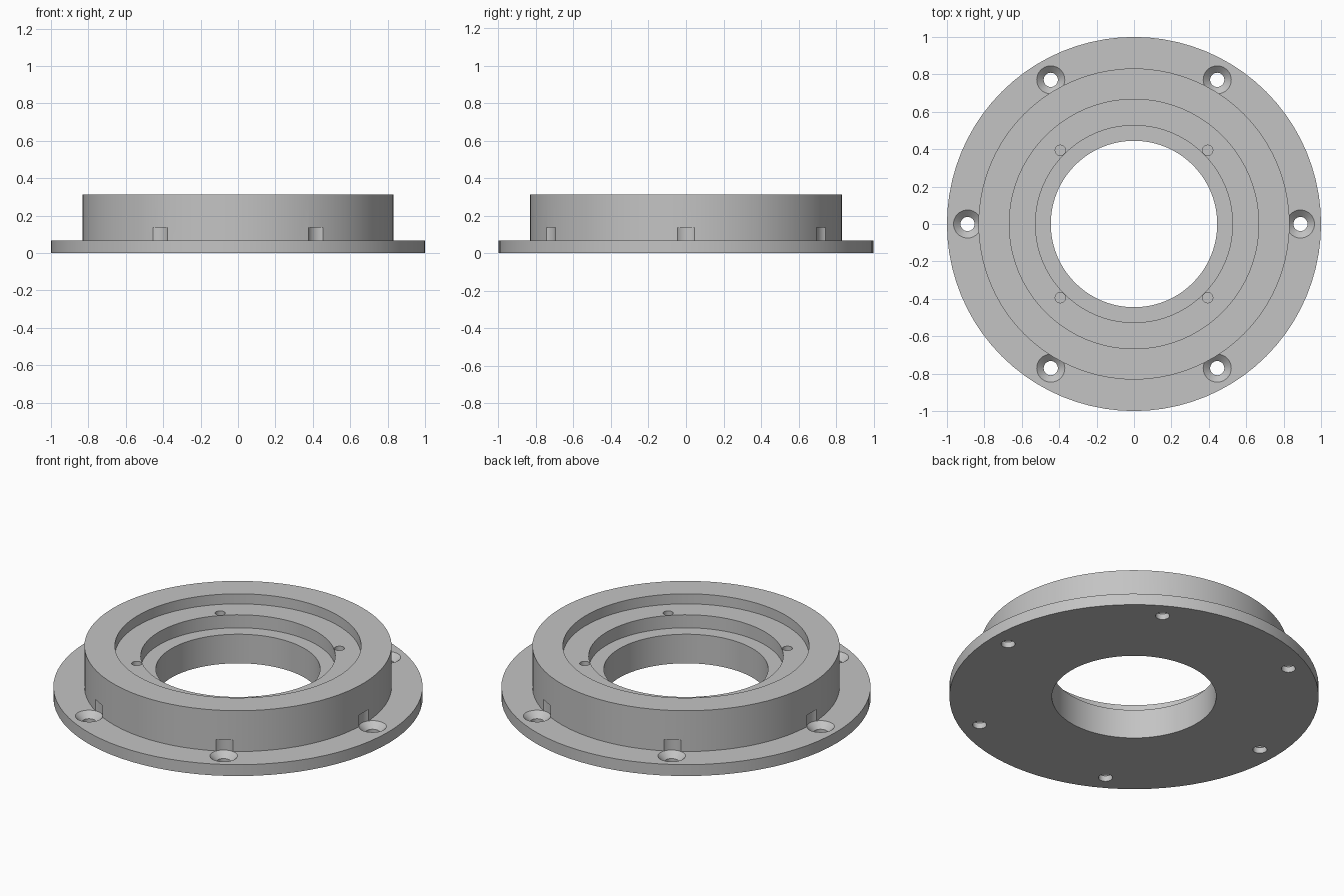
import bpy
import bmesh
from math import cos, sin, pi, radians

cube = bpy.data.objects.get("Cube")
if cube:
    bpy.data.objects.remove(cube, do_unlink=True)

grey = bpy.data.materials.new("plain_grey")
grey.use_nodes = True
colour = (0.55, 0.55, 0.55, 1)
grey.diffuse_color = colour
grey.node_tree.nodes["Principled BSDF"].inputs["Base Color"].default_value = colour


def lathe(name, profile, sides, centre=(0, 0), closed=False):
    """Spin (radius, height) points around z; a closed profile makes a ring."""
    bm = bmesh.new()
    rings = []
    for r, z in profile:
        rings.append([bm.verts.new((centre[0] + r * cos(2 * pi * i / sides),
                                    centre[1] + r * sin(2 * pi * i / sides), z))
                      for i in range(sides)])
    pairs = list(zip(rings, rings[1:]))
    if closed:
        pairs.append((rings[-1], rings[0]))
    else:
        bm.faces.new(rings[0])
        bm.faces.new(rings[-1])
    for a, b in pairs:
        for i in range(sides):
            j = (i + 1) % sides
            bm.faces.new((a[i], a[j], b[j], b[i]))
    bmesh.ops.recalc_face_normals(bm, faces=bm.faces[:])
    mesh = bpy.data.meshes.new(name)
    bm.to_mesh(mesh)
    bm.free()
    mesh.materials.append(grey)
    obj = bpy.data.objects.new(name, mesh)
    bpy.context.collection.objects.link(obj)
    return obj


# Flange, raised collar and two stepped seats around the bore
FLANGE_TOP, COLLAR_TOP = 0.068, 0.312
SEAT_TOP, LOWER_SEAT = 0.252, 0.174
body = lathe("flanged_ring", [
    (0.445, 0), (1, 0), (1, FLANGE_TOP), (0.832, FLANGE_TOP),
    (0.832, COLLAR_TOP), (0.667, COLLAR_TOP), (0.667, SEAT_TOP),
    (0.527, SEAT_TOP), (0.527, LOWER_SEAT), (0.445, LOWER_SEAT)], 80, closed=True)

cutters = []
# Countersunk screw holes with head clearance cut into the collar
for k in range(6):
    a = radians(60 * k)
    cutters.append(lathe("screw_hole_cutter", [
        (0.038, -0.05), (0.038, 0.034), (0.075, FLANGE_TOP), (0.075, 0.137)],
        32, (0.89 * cos(a), 0.89 * sin(a))))

# Small blind holes in the upper seat
for k in range(4):
    a = radians(45 + 90 * k)
    cutters.append(lathe("seat_hole_cutter", [(0.028, 0.12), (0.028, 0.29)],
                         16, (0.557 * cos(a), 0.557 * sin(a))))

for cutter in cutters:
    cutter.hide_render = True
    mod = body.modifiers.new("cut", "BOOLEAN")
    mod.operation = "DIFFERENCE"
    mod.solver = "EXACT"
    mod.object = cutter

# Bake the cuts and discard the cutters
graph = bpy.context.evaluated_depsgraph_get()
result = bpy.data.meshes.new_from_object(body.evaluated_get(graph))
body.modifiers.clear()
body.data = result
for cutter in cutters:
    bpy.data.objects.remove(cutter, do_unlink=True)

for obj in bpy.context.selected_objects:
    obj.select_set(False)
body.select_set(True)
bpy.context.view_layer.objects.active = body
bpy.ops.object.shade_smooth_by_angle(angle=radians(30))
